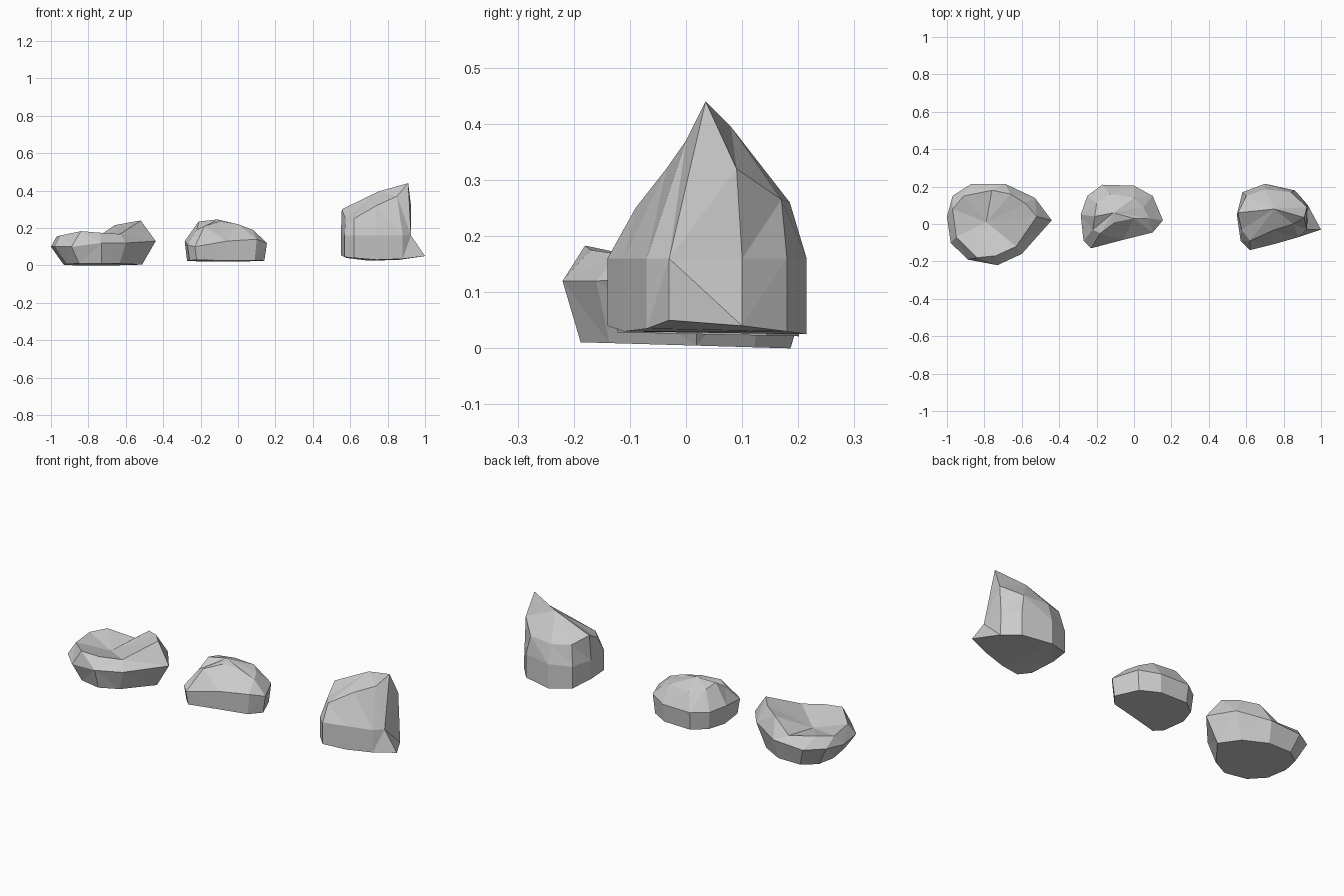
import bpy, bmesh


def foot_ring(waist, centre, sx, sy, z, tilt=0.0):
    """Tuck the waist outline inward to make the underside edge."""
    cx, cy = centre
    return [(cx + (x - cx) * sx, cy + (y - cy) * sy, z - tilt * (y - cy))
            for x, y, _ in waist]


def rock(name, rings, top):
    """Faceted rock: stacked rings, flat underside, fan to a top point."""
    bm = bmesh.new()
    loops = [[bm.verts.new(p) for p in r] for r in rings]
    n = len(loops[0])
    apex = bm.verts.new(top)
    for lo, hi in zip(loops, loops[1:]):
        for i in range(n):
            j = (i + 1) % n
            bm.faces.new((lo[i], lo[j], hi[j], hi[i]))
    for i in range(n):
        bm.faces.new((loops[-1][i], loops[-1][(i + 1) % n], apex))
    bm.faces.new(loops[0][::-1])
    bmesh.ops.triangulate(bm, faces=bm.faces[:], quad_method='SHORT_EDGE')
    bmesh.ops.recalc_face_normals(bm, faces=bm.faces[:])
    me = bpy.data.meshes.new(name)
    bm.to_mesh(me)
    bm.free()
    ob = bpy.data.objects.new(name, me)
    bpy.context.collection.objects.link(ob)
    return ob


# Rings run counter-clockwise seen from above, starting at the right (+x)

# Low rock with a hollow in its top, open through a notch at the back
waist = [(-.44, .02, .13), (-.53, .14, .14), (-.69, .215, .11), (-.87, .215, .10),
         (-.97, .15, .11), (-1.0, .04, .10), (-.98, -.10, .10), (-.89, -.19, .10),
         (-.73, -.22, .12), (-.60, -.16, .12)]
crown = [(-.52, .04, .24), (-.58, .11, .23), (-.66, .16, .215), (-.76, .18, .14),
         (-.91, .15, .165), (-.97, .08, .155), (-.95, -.07, .16), (-.84, -.18, .183),
         (-.74, -.17, .175), (-.63, -.12, .168)]
rock("hollow_rock",
     [foot_ring(waist, (-.73, .01), .75, .86, .005, .025), waist, crown],
     (-.79, .01, .125))

# Middle rounded rock
waist = [(.155, .02, .12), (.10, .15, .13), (0, .205, .12), (-.17, .21, .12),
         (-.25, .15, .12), (-.285, .05, .13), (-.27, -.09, .11), (-.23, -.13, .10),
         (-.06, -.085, .13), (.10, -.045, .14)]
crown = [(.08, .03, .19), (.05, .09, .20), (0, .14, .21), (-.13, .16, .205),
         (-.20, .11, .22), (-.21, .04, .235), (-.22, -.03, .19), (-.18, -.05, .21),
         (-.10, .01, .235), (0, .03, .22)]
rock("rounded_rock",
     [foot_ring(waist, (-.08, .03), .94, .95, .025, .02), waist, crown],
     (-.11, .06, .246))

# Tall pointed rock with a flared toe and a slight dent on the left
foot = [(1.0, -.03, .05), (.93, .10, .04), (.86, .18, .03), (.70, .215, .025),
        (.58, .17, .04), (.55, .05, .055), (.57, -.09, .045), (.62, -.14, .04),
        (.74, -.11, .03), (.88, -.07, .035)]
waist = [(min(x, .925), y, .16) for x, y, _ in foot]
crown = [(.91, .035, .44), (.925, .09, .32), (.84, .17, .265), (.70, .185, .26),
         (.60, .15, .27), (.555, .06, .30), (.575, -.03, .25), (.62, -.09, .25),
         (.74, -.035, .32), (.85, 0, .37)]
rock("pointed_rock", [foot, waist, crown], (.75, .08, .395))
